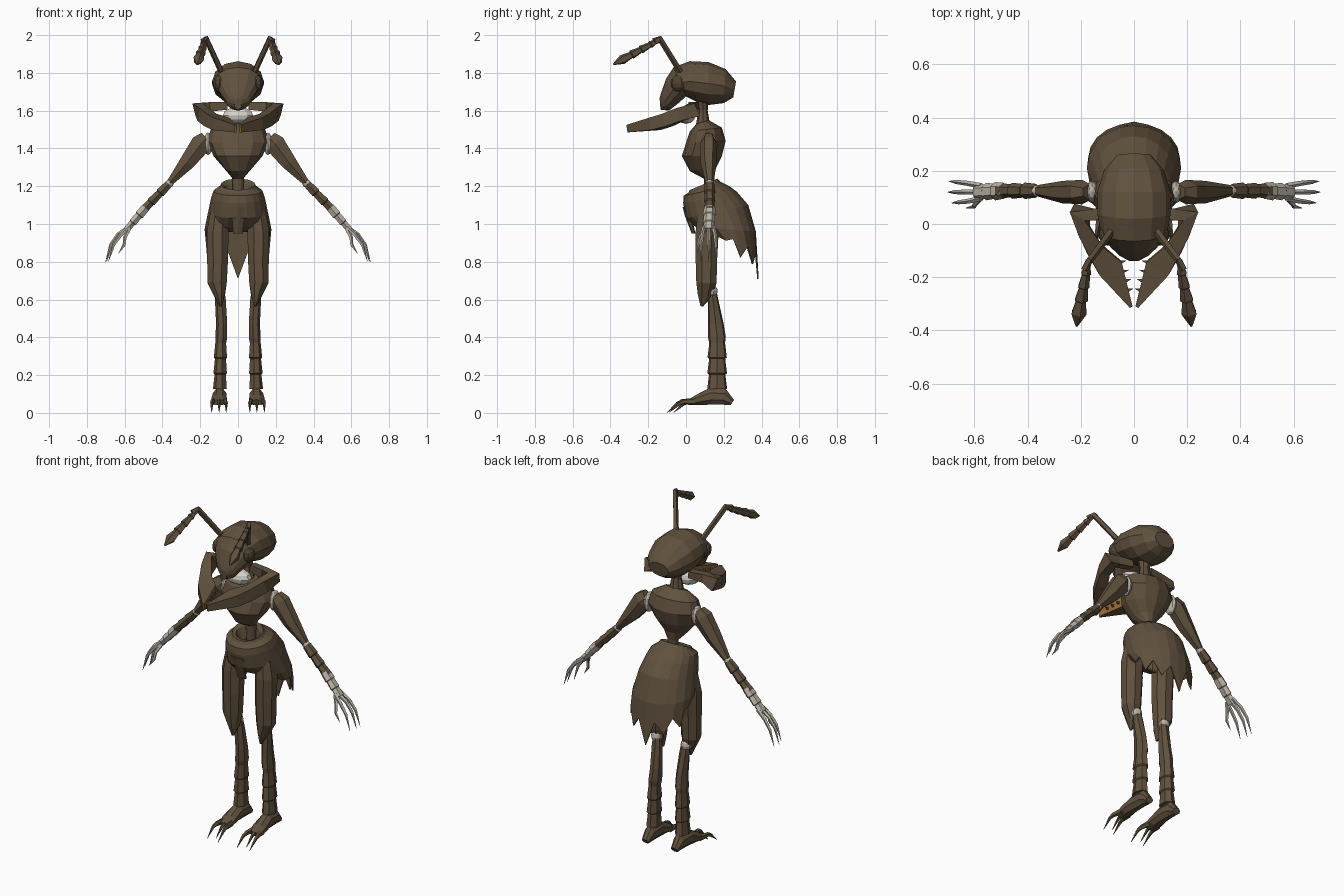
import bpy, bmesh, math
from mathutils import Vector

def material(name, rgb):
    m = bpy.data.materials.new(name)
    m.diffuse_color = (*rgb, 1)
    return m

SHELL = material("brown shell", (0.118, 0.083, 0.048))
EYE = material("dark eye", (0.075, 0.055, 0.032))
BONE = material("pale bone", (0.50, 0.45, 0.38))
TEETH = material("off white", (0.66, 0.64, 0.58))
ORANGE = material("amber inner face", (0.30, 0.14, 0.035))

def build(name, rings, mat, mirror=False, caps=(True, True)):
    """Skin a list of point rings into one flat-shaded object."""
    bm = bmesh.new()
    vr = [[bm.verts.new(p) for p in r] for r in rings]
    n = len(vr[0])
    for a, b in zip(vr, vr[1:]):
        for i in range(n):
            j = (i + 1) % n
            bm.faces.new((a[i], a[j], b[j], b[i]))
    if caps[0]:
        bm.faces.new(vr[0])
    if caps[1]:
        bm.faces.new(vr[-1])
    bmesh.ops.recalc_face_normals(bm, faces=bm.faces)
    me = bpy.data.meshes.new(name)
    bm.to_mesh(me)
    bm.free()
    me.materials.append(mat)
    ob = bpy.data.objects.new(name, me)
    bpy.context.collection.objects.link(ob)
    if mirror:
        ob.modifiers.new("mirror", 'MIRROR')
    return ob

def span_rings(specs, n):
    """Elliptic rings through two centre-line points (y, z) with a half width."""
    out = []
    for ya, za, yb, zb, hw in specs:
        ring = []
        for i in range(n):
            t = 2 * math.pi * i / n
            k = (1 - math.cos(t)) / 2
            ring.append(Vector((hw * math.sin(t), ya + (yb - ya) * k, za + (zb - za) * k)))
        out.append(ring)
    return out

def tube(name, pts, radii, mat, n=6, ref=(0, 1, 0), mirror=True):
    """Limb along a path; each radius is (across, along ref)."""
    pts = [Vector(p) for p in pts]
    ph, k = (math.pi / 4, math.sqrt(2)) if n == 4 else (math.pi / n, 1)
    rings = []
    for i, p in enumerate(pts):
        t = (pts[min(i + 1, len(pts) - 1)] - pts[max(i - 1, 0)]).normalized()
        a = Vector(ref).cross(t).normalized()
        b = t.cross(a)
        ra, rb = radii[i]
        rings.append([p + k * (a * ra * math.cos(ph + 2 * math.pi * j / n)
                               + b * rb * math.sin(ph + 2 * math.pi * j / n)) for j in range(n)])
    return build(name, rings, mat, mirror)

def frilled(p0, p1, r0, r1, steps, flare):
    """Points and radii of a segmented limb whose segments flare outward."""
    p0, p1 = Vector(p0), Vector(p1)
    pts, rad = [], []
    for s in range(steps):
        for f, m in ((0.0, 1.0), (0.92, flare)):
            t = (s + f) / steps
            pts.append(p0.lerp(p1, t))
            rad.append(tuple((a + (b - a) * t) * m for a, b in zip(r0, r1)))
    return pts, rad

def ball(name, loc, scale, mat, mirror=True):
    bm = bmesh.new()
    bmesh.ops.create_uvsphere(bm, u_segments=10, v_segments=6, radius=1)
    for v in bm.verts:
        v.co = Vector([c * s + l for c, s, l in zip(v.co, scale, loc)])
    me = bpy.data.meshes.new(name)
    bm.to_mesh(me)
    bm.free()
    me.materials.append(mat)
    ob = bpy.data.objects.new(name, me)
    bpy.context.collection.objects.link(ob)
    if mirror:
        ob.modifiers.new("mirror", 'MIRROR')
    return ob

# Head, eyes, throat and neck
build("head", span_rings([
    (-.14, 1.665, -.135, 1.605, .02), (-.13, 1.70, -.09, 1.60, .062),
    (-.105, 1.77, -.04, 1.64, .10), (-.065, 1.83, 0, 1.675, .125),
    (.02, 1.862, .06, 1.645, .138), (.12, 1.857, .12, 1.63, .138),
    (.21, 1.82, .20, 1.64, .112), (.265, 1.755, .25, 1.67, .065)], 12), SHELL)
ball("eye", (.098, -.04, 1.745), (.035, .042, .045), EYE)
ball("throat", (0, -.0, 1.575), (.085, .05, .045), TEETH, False)
build("neck", span_rings([(.05, 1.68, .12, 1.68, .045), (.065, 1.60, .115, 1.60, .03),
                          (.05, 1.51, .13, 1.51, .05)], 8), SHELL)

# Antennae: thin stalk, then a frilled tip
tube("antenna_stalk", [(.08, -.02, 1.79), (.17, -.14, 1.985), (.185, -.17, 1.97)],
     [(.016, .016), (.014, .016), (.015, .015)], SHELL, 5, (0, 0, 1))
p, r = frilled((.172, -.14, 1.975), (.21, -.34, 1.868), (.013, .014), (.023, .02), 4, 1.35)
p[1:1] = [p[0].lerp(p[2], .5)]
r[1:1] = [r[0]]
tube("antenna_tip", p + [(.216, -.385, 1.845)], r + [(.004, .004)], SHELL, 5, (0, 0, 1))

# Mandibles: blades curving forward to meet, with amber inner faces
blade = tube("mandible",
             [(.06, .05, 1.625), (.15, .035, 1.62), (.205, .045, 1.605), (.185, -.03, 1.58),
              (.145, -.10, 1.55), (.09, -.165, 1.53), (.012, -.31, 1.505)],
             [(.02, .02), (.022, .025), (.032, .038), (.027, .036), (.032, .035), (.048, .033), (.006, .02)],
             SHELL, 4, (0, 0, 1))
blade.data.materials.append(ORANGE)
for f in blade.data.polygons:
    if f.center.y < -.05 and f.normal.x < -.4 and abs(f.normal.z) < .6:
        f.material_index = 1
# Small teeth on the inner edge of each blade
for i in range(4):
    x, y = .05 - .009 * i, -.15 - .035 * i
    tube("mandible_tooth", [(x + .02, y, 1.53 - .005 * i), (x - .02, y + .012, 1.53 - .005 * i)],
         [(.012, .015), (.001, .001)], SHELL, 4, (0, 0, 1))

# Chest tapering into the waist
build("chest", span_rings([
    (.055, 1.53, .12, 1.55, .07), (.02, 1.49, .19, 1.51, .145), (0, 1.43, .21, 1.44, .162),
    (-.022, 1.36, .19, 1.36, .13), (.02, 1.28, .16, 1.30, .07), (.095, 1.24, .15, 1.25, .032),
    (.10, 1.10, .145, 1.10, .024)], 12), SHELL)

# Abdomen shell: raised rim on top, ragged open hem at the back
N = 20
rings = span_rings([
    (.07, 1.12, .14, 1.14, .05), (.04, 1.18, .15, 1.215, .072), (.02, 1.18, .165, 1.24, .09),
    (.012, 1.165, .18, 1.225, .098), (-.012, 1.15, .23, 1.20, .13), (-.015, 1.11, .27, 1.17, .142),
    (.0, 1.03, .33, 1.10, .158), (.05, .985, .37, .96, .177), (.12, .96, .38, .82, .172)], N)
for i, v in enumerate(rings[-1]):
    if N // 4 <= i <= 3 * N // 4:
        v.z += .03 if i % 2 else -.045
rings[-1][N // 2].z = .71
rings[-1][N // 2].y = .385
skirt = build("abdomen_shell", rings, SHELL, caps=(True, False))
mod = skirt.modifiers.new("thickness", 'SOLIDIFY')
mod.thickness = .008
build("front_plate", span_rings([(-.018, 1.09, .02, 1.09, .045), (-.005, 1.04, .03, 1.04, .035),
                                 (.03, .95, .05, .95, .03)], 6), SHELL)

# Arms: shoulder joint, upper arm, elbow, frilled forearm
ball("shoulder_joint", (.158, .12, 1.425), (.025, .042, .06), BONE)
tube("upper_arm", [(.165, .12, 1.455), (.195, .12, 1.425), (.27, .12, 1.325), (.36, .125, 1.22)],
     [(.045, .03), (.062, .046), (.047, .042), (.02, .022)], SHELL, 6)
ball("elbow_joint", (.363, .125, 1.215), (.024, .022, .022), BONE)
p, r = frilled((.368, .125, 1.21), (.51, .125, 1.065), (.024, .026), (.022, .024), 3, 1.22)
tube("forearm", p, r, SHELL, 6)

# Hands: pale frilled palm, three claws and a thumb
p, r = frilled((.49, .125, 1.085), (.595, .12, .965), (.026, .03), (.016, .026), 3, 1.2)
tube("hand", p, r, BONE, 6)
for dy, dx in ((-.024, -.01), (0, .005), (.024, 0)):
    y = .12 + dy
    tube("finger", [(.575, y, .985), (.628 + dx, y + dy * .4, .945), (.668 + dx, y + dy * .6, .89),
                    (.696 + dx, y + dy * .7, .80)],
         [(.012, .011), (.011, .01), (.009, .008), (.001, .001)], BONE, 5)
tube("thumb", [(.575, .10, .975), (.598, .075, .93), (.602, .065, .89), (.632, .06, .845)],
     [(.012, .011), (.010, .009), (.009, .008), (.001, .001)], BONE, 5)

# Legs: thigh plate, knee joint, frilled shin
tube("thigh", [(.10, .115, 1.06), (.108, .112, .96), (.108, .108, .82), (.110, .108, .69),
               (.098, .10, .625), (.092, .083, .565)],
     [(.05, .055), (.062, .066), (.06, .062), (.055, .058), (.032, .042), (.006, .008)], SHELL, 8)
ball("knee_joint", (.098, .138, .645), (.032, .03, .032), BONE)
p, r = frilled((.09, .165, .37), (.094, .165, .12), (.03, .043), (.032, .045), 3, 1.2)
tube("shin", [(.095, .135, .67), (.092, .143, .60), (.085, .158, .47), (.087, .164, .40)] + p,
     [(.022, .022), (.03, .028), (.031, .042), (.033, .048)] + r, SHELL, 7)

# Feet with two front claws and a small inner one
tube("foot", [(.096, .245, .055), (.096, .20, .085), (.097, .13, .088), (.10, .06, .068), (.10, .01, .055)],
     [(.024, .018), (.034, .046), (.038, .048), (.044, .03), (.036, .014)], SHELL, 8, (0, 0, 1))
for dx, reach in ((-.034, 0), (0, .035), (.036, .01)):
    tube("toe_claw", [(.1 + dx * .8, .05, .06), (.1 + dx, -.02 + reach, .06), (.1 + dx * 1.1, -.045 + reach, .05),
                      (.1 + dx * 1.1, -.1 + reach, .002)],
         [(.013, .02), (.011, .014), (.009, .01), (.001, .001)], SHELL, 5, (0, 0, 1))
